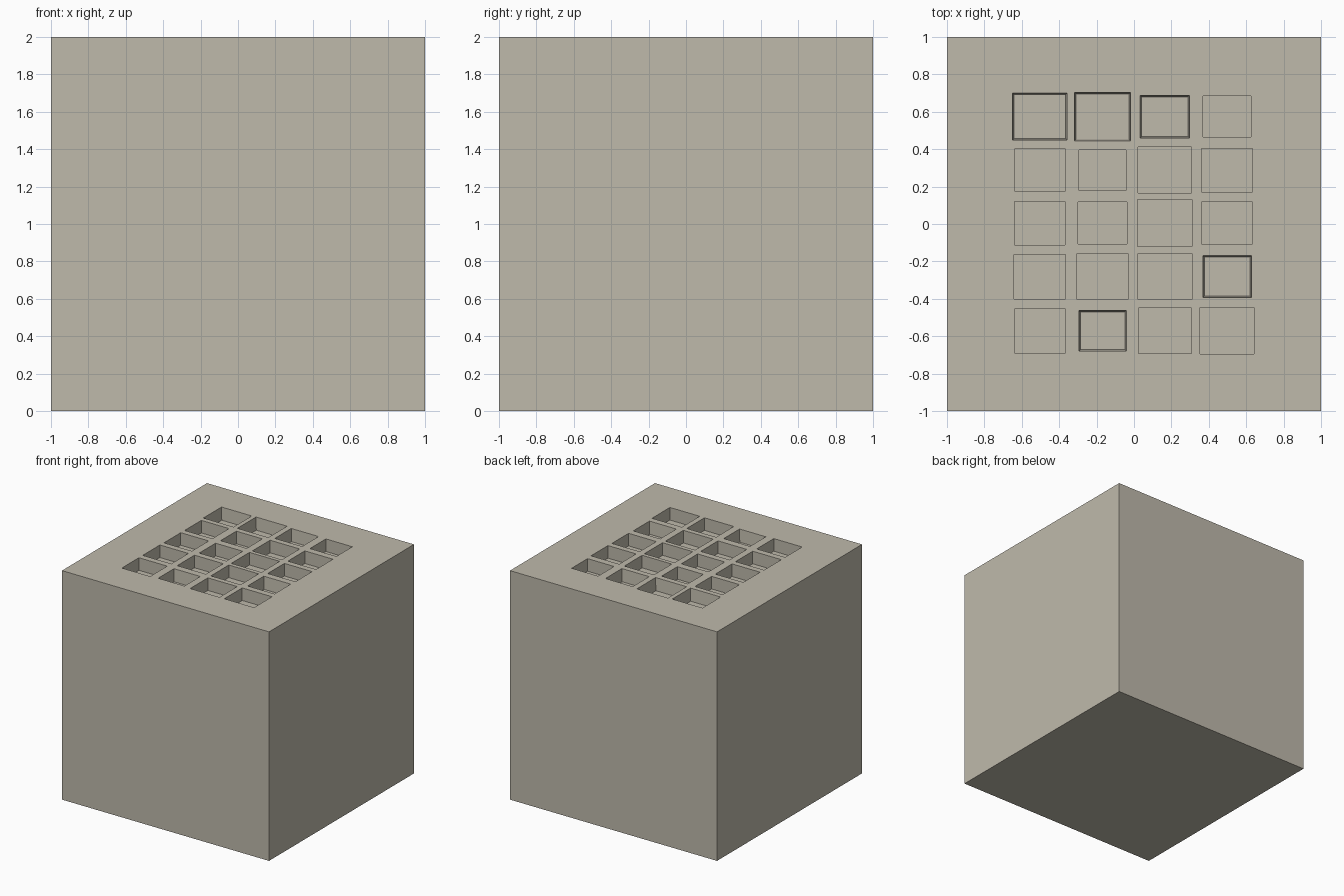
import bpy, bmesh

if "Cube" in bpy.data.objects:
    bpy.data.objects.remove(bpy.data.objects["Cube"])

stone = bpy.data.materials.new("warm_grey")
stone.diffuse_color = (0.52, 0.49, 0.41, 1)
stone.use_nodes = True
stone.node_tree.nodes["Principled BSDF"].inputs["Base Color"].default_value = stone.diffuse_color


def make_object(name, bm):
    bmesh.ops.recalc_face_normals(bm, faces=bm.faces)
    mesh = bpy.data.meshes.new(name)
    bm.to_mesh(mesh)
    bm.free()
    mesh.materials.append(stone)
    obj = bpy.data.objects.new(name, mesh)
    bpy.context.collection.objects.link(obj)
    return obj


def add_pocket(bm, x0, x1, y0, y1, depth, taper):
    """Box cutter sunk into the top, narrowing towards its floor."""
    def ring(t, z):
        return [bm.verts.new(p) for p in ((x0 + t, y0 + t, z), (x1 - t, y0 + t, z),
                                          (x1 - t, y1 - t, z), (x0 + t, y1 - t, z))]
    top = ring(-taper, 2 + depth)
    low = ring(taper, 2 - depth)
    bm.faces.new(top)
    bm.faces.new(low)
    for i in range(4):
        j = (i + 1) % 4
        bm.faces.new((top[i], top[j], low[j], low[i]))


# Solid block
bm = bmesh.new()
bmesh.ops.create_cube(bm, size=2)
bmesh.ops.translate(bm, verts=bm.verts, vec=(0, 0, 1))
block = make_object("block", bm)

# Pockets: 4 columns by 5 rows, with slightly uneven half sizes
columns = [-0.503, -0.168, 0.165, 0.498]
rows = [0.574, 0.288, 0.005, -0.281, -0.571]
half_x = [[.146, .150, .132, .128], [.134, .126, .143, .136], [.135, .131, .146, .134],
          [.138, .139, .144, .130], [.137, .127, .142, .144]]
tapered = {(0, 0), (0, 1), (0, 2), (3, 3), (4, 1)}
bm = bmesh.new()
for r, y in enumerate(rows):
    for c, x in enumerate(columns):
        hx = half_x[r][c]
        hy = hx * 0.86
        add_pocket(bm, x - hx, x + hx, y - hy, y + hy, 0.11,
                   0.008 if (r, c) in tapered else 0.0)
cutter = make_object("pocket_cutter", bm)

# Sink the pockets into the block, then drop the cutter
mod = block.modifiers.new("pockets", 'BOOLEAN')
mod.operation = 'DIFFERENCE'
mod.solver = 'EXACT'
mod.object = cutter
bpy.context.view_layer.objects.active = block
block.select_set(True)
bpy.ops.object.modifier_apply(modifier=mod.name)
bpy.data.objects.remove(cutter)
